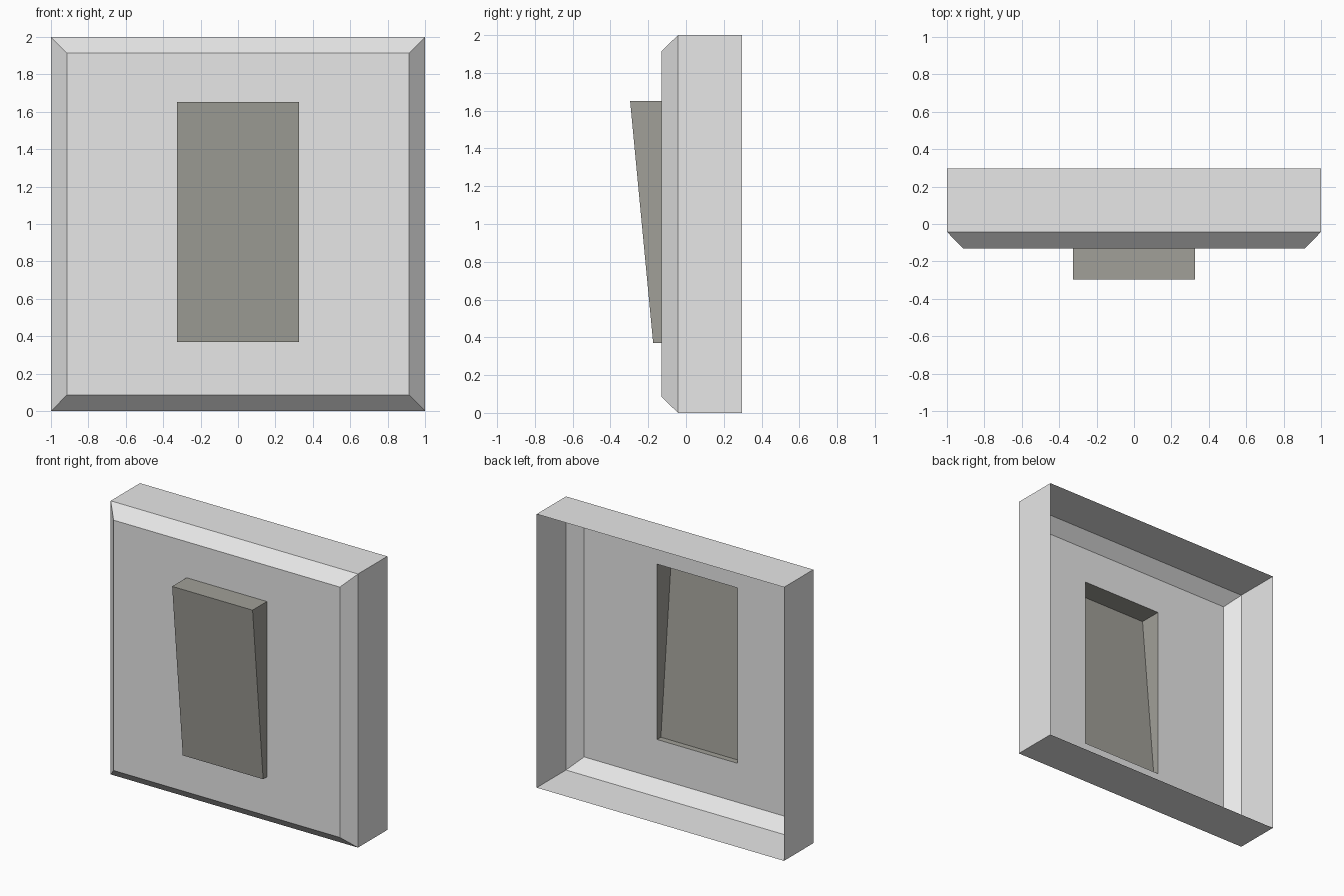
import bpy, bmesh

if "Cube" in bpy.data.objects:
    bpy.data.objects.remove(bpy.data.objects["Cube"])


def material(name, rgb):
    m = bpy.data.materials.new(name)
    m.diffuse_color = (*rgb, 1)
    m.use_nodes = True
    m.node_tree.nodes["Principled BSDF"].inputs["Base Color"].default_value = m.diffuse_color
    return m


def ring(bm, half_w, z0, z1, y_bottom, y_top):
    """Rectangular loop of four vertices, counter-clockwise seen from the front."""
    return [bm.verts.new(p) for p in ((-half_w, y_bottom, z0), (half_w, y_bottom, z0),
                                      (half_w, y_top, z1), (-half_w, y_top, z1))]


def loft(name, rings, mat, cap):
    """Skin rectangular rings from back to front, optionally closing the front."""
    bm = bmesh.new()
    loops = [ring(bm, *r) for r in rings]
    for a, b in zip(loops, loops[1:]):
        for i in range(4):
            j = (i + 1) % 4
            bm.faces.new((a[i], a[j], b[j], b[i]))
    if cap:
        bm.faces.new(loops[-1])
    bm.normal_update()
    me = bpy.data.meshes.new(name)
    bm.to_mesh(me)
    bm.free()
    me.materials.append(mat)
    ob = bpy.data.objects.new(name, me)
    bpy.context.collection.objects.link(ob)
    return ob


plate_grey = material("light grey plate", (0.8, 0.8, 0.8))
rocker_grey = material("warm grey rocker", (0.355, 0.35, 0.315))

HW, Z0, Z1 = 0.325, 0.37, 1.652   # rocker opening
FRONT = -0.13                     # plate front face

# Open-backed wall plate: side walls, chamfer, front face around the opening
loft("wall_plate", [
    (1.0, 0.0, 2.0, 0.296, 0.296),
    (1.0, 0.0, 2.0, -0.042, -0.042),
    (0.915, 0.085, 1.915, FRONT, FRONT),
    (HW, Z0, Z1, FRONT, FRONT),
], plate_grey, cap=False)

# Hollow tilted rocker, deeper at the top
loft("switch_rocker", [
    (HW, Z0, Z1, FRONT, FRONT),
    (HW, Z0, Z1, -0.174, -0.296),
], rocker_grey, cap=True)
